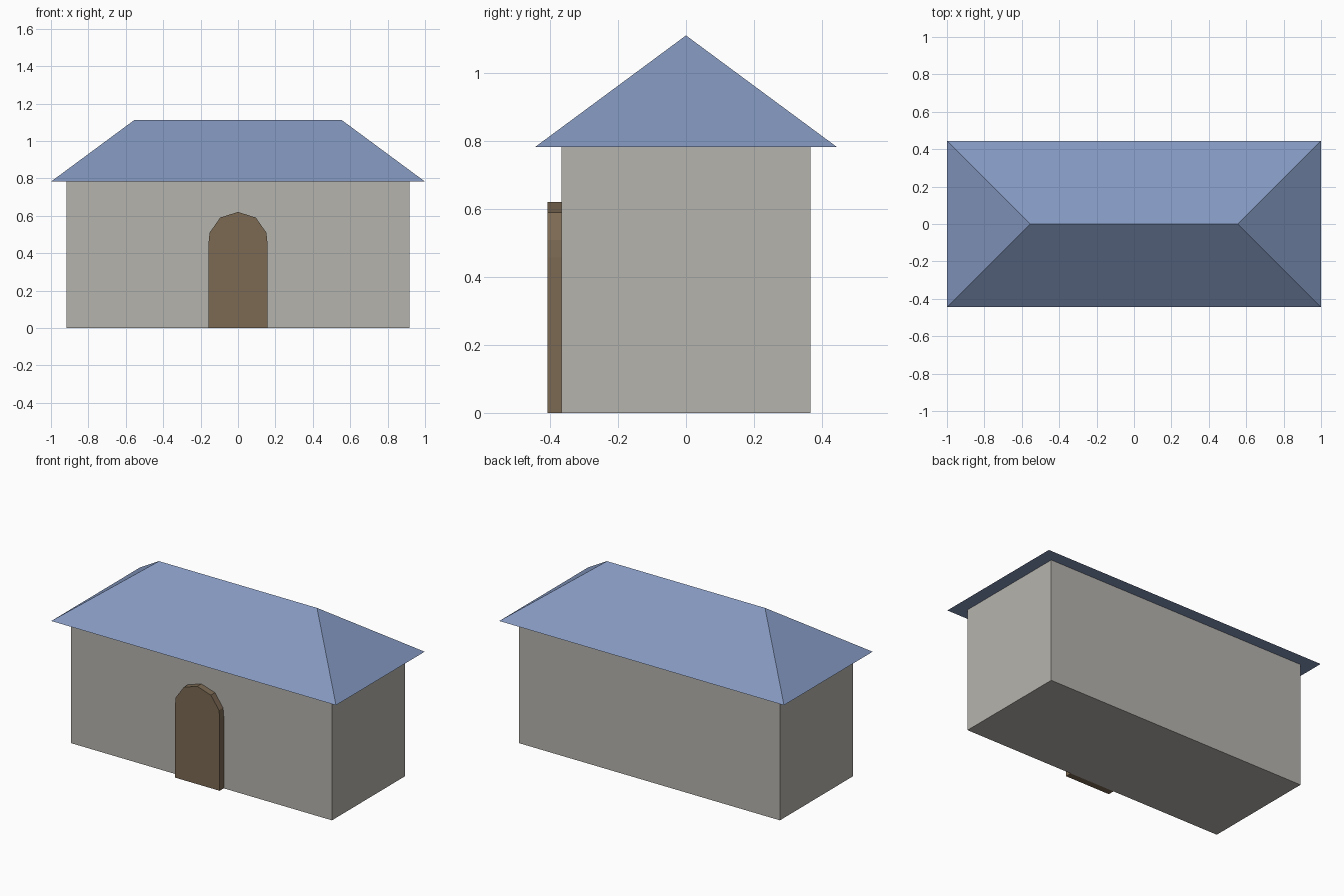
import bpy

if "Cube" in bpy.data.objects:
    bpy.data.objects.remove(bpy.data.objects["Cube"])


def material(name, rgb):
    mat = bpy.data.materials.new(name)
    mat.diffuse_color = (*rgb, 1)
    mat.use_nodes = True
    mat.node_tree.nodes["Principled BSDF"].inputs["Base Color"].default_value = mat.diffuse_color
    return mat


def add_part(name, verts, faces, mat):
    mesh = bpy.data.meshes.new(name)
    mesh.from_pydata(verts, [], faces)
    mesh.materials.append(mat)
    obj = bpy.data.objects.new(name, mesh)
    bpy.context.collection.objects.link(obj)
    return obj


def prism(name, outline, y0, y1, mat):
    """Extrude a counter-clockwise (x, z) outline from y0 (front) to y1 (back)."""
    n = len(outline)
    verts = [(x, y, z) for y in (y0, y1) for x, z in outline]
    faces = [tuple(range(n)), tuple(range(2 * n - 1, n - 1, -1))]
    faces += [(i, i + n, (i + 1) % n + n, (i + 1) % n) for i in range(n)]
    return add_part(name, verts, faces, mat)


stone = material("warm grey stone", (0.47, 0.455, 0.42))
slate = material("slate blue", (0.228, 0.31, 0.52))
wood = material("brown wood", (0.2, 0.142, 0.087))

EAVE_Z, RIDGE_Z = 0.783, 1.112
WALL_X, WALL_Y = 0.917, 0.367

# Walls: plain box
prism("walls", [(-WALL_X, 0), (WALL_X, 0), (WALL_X, EAVE_Z), (-WALL_X, EAVE_Z)],
      -WALL_Y, WALL_Y, stone)

# Hipped roof with flat underside
ex, ey, rx = 1.0, 0.445, 0.555
add_part("roof",
         [(-ex, -ey, EAVE_Z), (ex, -ey, EAVE_Z), (ex, ey, EAVE_Z), (-ex, ey, EAVE_Z),
          (-rx, 0, RIDGE_Z), (rx, 0, RIDGE_Z)],
         [(0, 1, 5, 4), (1, 2, 5), (2, 3, 4, 5), (3, 0, 4), (3, 2, 1, 0)], slate)

# Arched door standing proud of the front wall
half = [(0.157, 0), (0.157, 0.458), (0.152, 0.51), (0.095, 0.591)]
arch = half + [(0, 0.621)] + [(-x, z) for x, z in reversed(half)]
prism("door", arch, -0.408, -WALL_Y, wood)
